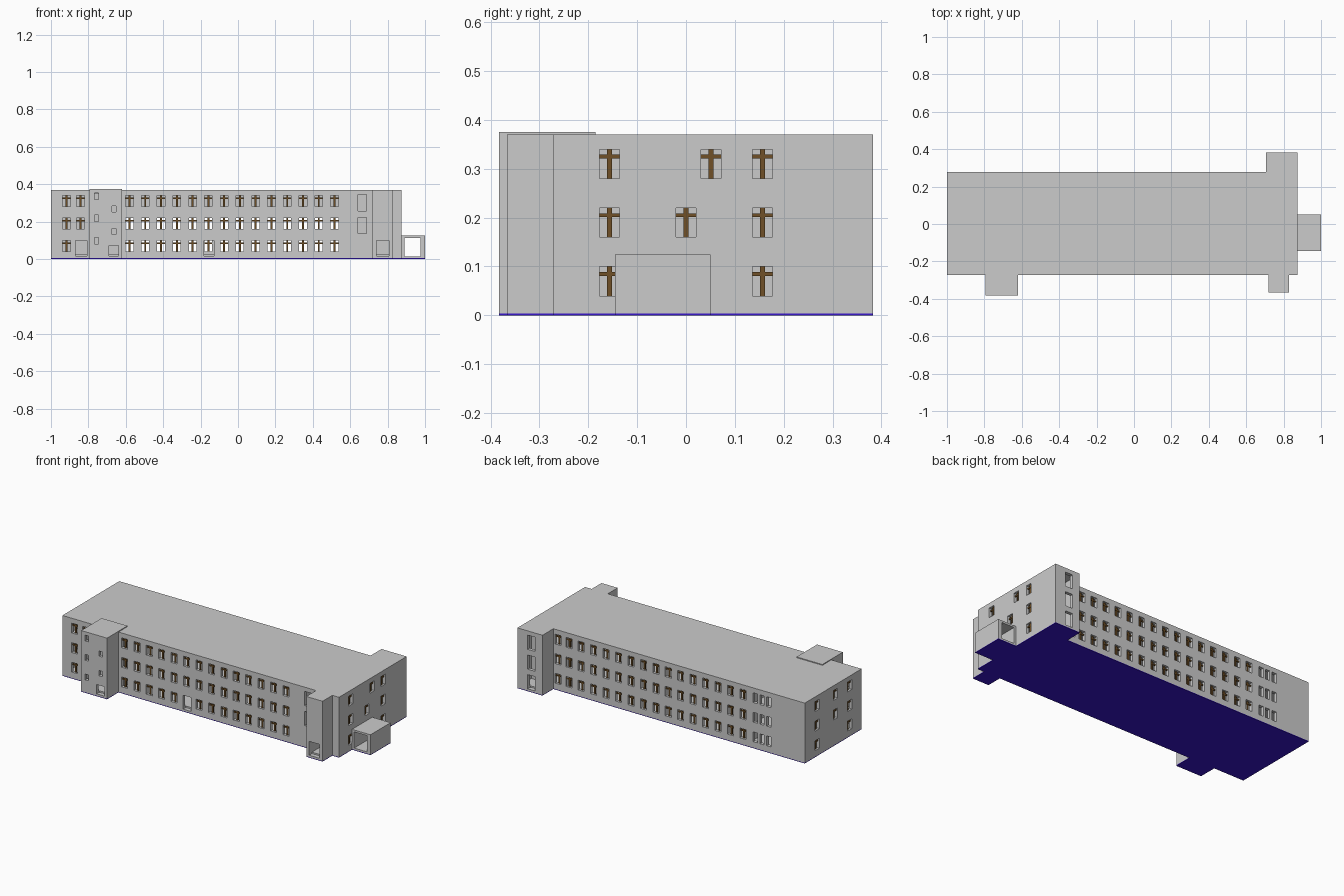
import bpy, bmesh
from mathutils import Vector

if "Cube" in bpy.data.objects:
    bpy.data.objects.remove(bpy.data.objects["Cube"])


def material(name, rgb):
    m = bpy.data.materials.new(name)
    m.diffuse_color = (*rgb, 1)
    m.use_nodes = True
    m.node_tree.nodes["Principled BSDF"].inputs["Base Color"].default_value = m.diffuse_color
    return m


BROWN = material("brown_wood", (0.16, 0.08, 0.02))
BLUE = material("blue_base", (0.04, 0.008, 0.6))
WALL = 0.02
BASE = 0.004


def add_box(bm, lo, hi):
    c = [(a + b) / 2 for a, b in zip(lo, hi)]
    s = [b - a for a, b in zip(lo, hi)]
    verts = bmesh.ops.create_cube(bm, size=1)["verts"]
    for v in verts:
        v.co = Vector([v.co[i] * s[i] + c[i] for i in range(3)])


def finish(bm, name, mat=None):
    bmesh.ops.recalc_face_normals(bm, faces=bm.faces)
    me = bpy.data.meshes.new(name)
    bm.to_mesh(me)
    bm.free()
    ob = bpy.data.objects.new(name, me)
    bpy.context.collection.objects.link(ob)
    if mat:
        me.materials.append(mat)
    return ob


def boxes(name, items, mat=None):
    bm = bmesh.new()
    for lo, hi in items:
        add_box(bm, lo, hi)
    return finish(bm, name, mat)


def prism(name, outline, z0, z1, mat=None):
    bm = bmesh.new()
    face = bm.faces.new([bm.verts.new((x, y, z0)) for x, y in outline])
    top = bmesh.ops.extrude_face_region(bm, geom=[face])["geom"]
    for v in top:
        if isinstance(v, bmesh.types.BMVert):
            v.co.z = z1
    # restore the bottom cap if the extrusion removed it
    if not any(all(abs(v.co.z - z0) < 1e-6 for v in f.verts) for f in bm.faces):
        bmesh.ops.holes_fill(bm, edges=bm.edges, sides=0)
    return finish(bm, name, mat)


# Building footprint with its three projecting wings
X0, X1, YF, YB = -1.0, 0.875, -0.272, 0.278
TF, EF, BT = -0.383, -0.367, 0.383
outline = [(X0, YF), (-0.795, YF), (-0.795, TF), (-0.62, TF), (-0.62, YF),
           (0.72, YF), (0.72, EF), (0.83, EF), (0.83, YF), (X1, YF),
           (X1, BT), (0.705, BT), (0.705, YB), (X0, YB)]
shell = prism("building_walls", outline, BASE, 0.37)
prism("base_slab", outline, 0, BASE, BLUE)

holes = bmesh.new()
bars = bmesh.new()


def on_wall(bm, side, plane, a0, a1, z0, z1, d0, d1):
    """Box on a wall; d is the depth measured inward from the outer face."""
    inward = 1 if side in ("front", "left") else -1
    p0, p1 = sorted((plane + inward * d0, plane + inward * d1))
    if side in ("front", "back"):
        add_box(bm, (a0, p0, z0), (a1, p1, z1))
    else:
        add_box(bm, (p0, a0, z0), (p1, a1, z1))


def opening(side, plane, a0, a1, z0, z1):
    on_wall(holes, side, plane, a0, a1, z0, z1, -0.01, WALL + 0.006)


def window(side, plane, a, z):
    opening(side, plane, a - 0.0205, a + 0.0205, z, z + 0.06)
    on_wall(bars, side, plane, a - 0.005, a + 0.005, z, z + 0.06, 0.010, 0.017)
    on_wall(bars, side, plane, a - 0.021, a + 0.021, z + 0.041, z + 0.049, 0.009, 0.016)


ROWS = (0.04, 0.16, 0.28)
grid = [-0.58 + i * 0.0843 for i in range(14)]

# Front and back window rows
for z in ROWS:
    for i, x in enumerate(grid):
        if not (i == 5 and z == ROWS[0]):
            window("front", YF, x, z)
    window("front", YF, -0.917, z)
    if z > ROWS[0]:
        window("front", YF, -0.842, z)
    for x in grid + [0.6, 0.672]:
        window("back", YB, x, z)
    # narrow plain windows at the far end of the back
    for x in (-0.665, -0.71, -0.757):
        opening("back", YB, x - 0.015, x + 0.015, z, z + 0.06)

# End wall windows
for z in ROWS:
    for y in (-0.157, 0.157):
        window("right", X1, y, z)
        window("left", X0, y, z)
window("right", X1, 0.051, ROWS[2])
window("right", X1, 0.0, ROWS[1])
for z in ROWS[1:]:
    window("left", X0, -0.02, z)

# Doorways
opening("front", YF, -0.182, -0.128, 0.015, 0.1)
opening("front", YF, -0.87, -0.808, 0.015, 0.1)
opening("front", EF, 0.74, 0.808, 0.015, 0.1)
opening("front", TF, -0.69, -0.638, 0.015, 0.072)

# Small tower windows and tall stairwell windows
for z in (0.08, 0.2, 0.318):
    opening("front", TF, -0.768, -0.746, z, z + 0.036)
for z in (0.13, 0.25):
    opening("front", TF, -0.675, -0.652, z, z + 0.032)
for z in (0.135, 0.257):
    opening("front", YF, 0.642, 0.688, z, z + 0.087)
for z in (0.015, 0.135, 0.257):
    opening("back", BT, 0.755, 0.805, z, z + 0.087)

cutter = finish(holes, "opening_cutter")
cutter.hide_render = True
finish(bars, "window_frames", BROWN)

# Hollow the shell and cut the openings
mod = shell.modifiers.new("thickness", 'SOLIDIFY')
mod.thickness = WALL
mod.offset = -1
mod.use_even_offset = True
cut = shell.modifiers.new("openings", 'BOOLEAN')
cut.operation = 'DIFFERENCE'
cut.solver = 'EXACT'
cut.object = cutter
bpy.context.view_layer.objects.active = shell
for m in ("thickness", "openings"):
    bpy.ops.object.modifier_apply(modifier=m)
bpy.data.objects.remove(cutter)

# Interior floors and partitions
IN = 0.01
L, R, F, B = X0 + IN, X1 - IN, YF + IN, YB - IN
boxes("upper_floors", [((L, F, z), (R, B, z + 0.008)) for z in (0.118, 0.242)])
boxes("partitions", [
    ((-0.61, -0.005, 0.25), (0.61, 0.005, 0.36)),
    ((L, -0.005, 0.01), (-0.61, 0.005, 0.36)),
    ((0.61, -0.005, 0.01), (R, 0.005, 0.36)),
    ((-0.62, F, 0.01), (-0.61, B, 0.36)),
    ((0.61, F, 0.01), (0.62, B, 0.36)),
    ((-0.79, F - 0.008, 0.01), (-0.625, F, 0.36)),
    ((0.725, F - 0.008, 0.01), (0.825, F, 0.36)),
    ((0.71, B, 0.01), (R, B + 0.008, 0.36)),
])

# Raised roof over the front tower
boxes("tower_roof", [((-0.795, TF, 0.37), (-0.62, -0.185, 0.375))])

# Open porch on the right end
P0, P1 = -0.145, 0.05
boxes("porch", [
    ((X1, P0, 0.113), (1.0, P1, 0.125)),
    ((0.975, P0, BASE), (1.0, P1, 0.113)),
    ((X1, P0, BASE), (0.889, P1, 0.113)),
    ((0.889, P0, BASE), (0.975, P1, 0.014)),
])
boxes("porch_base", [((X1, P0, 0), (1.0, P1, BASE))], BLUE)
